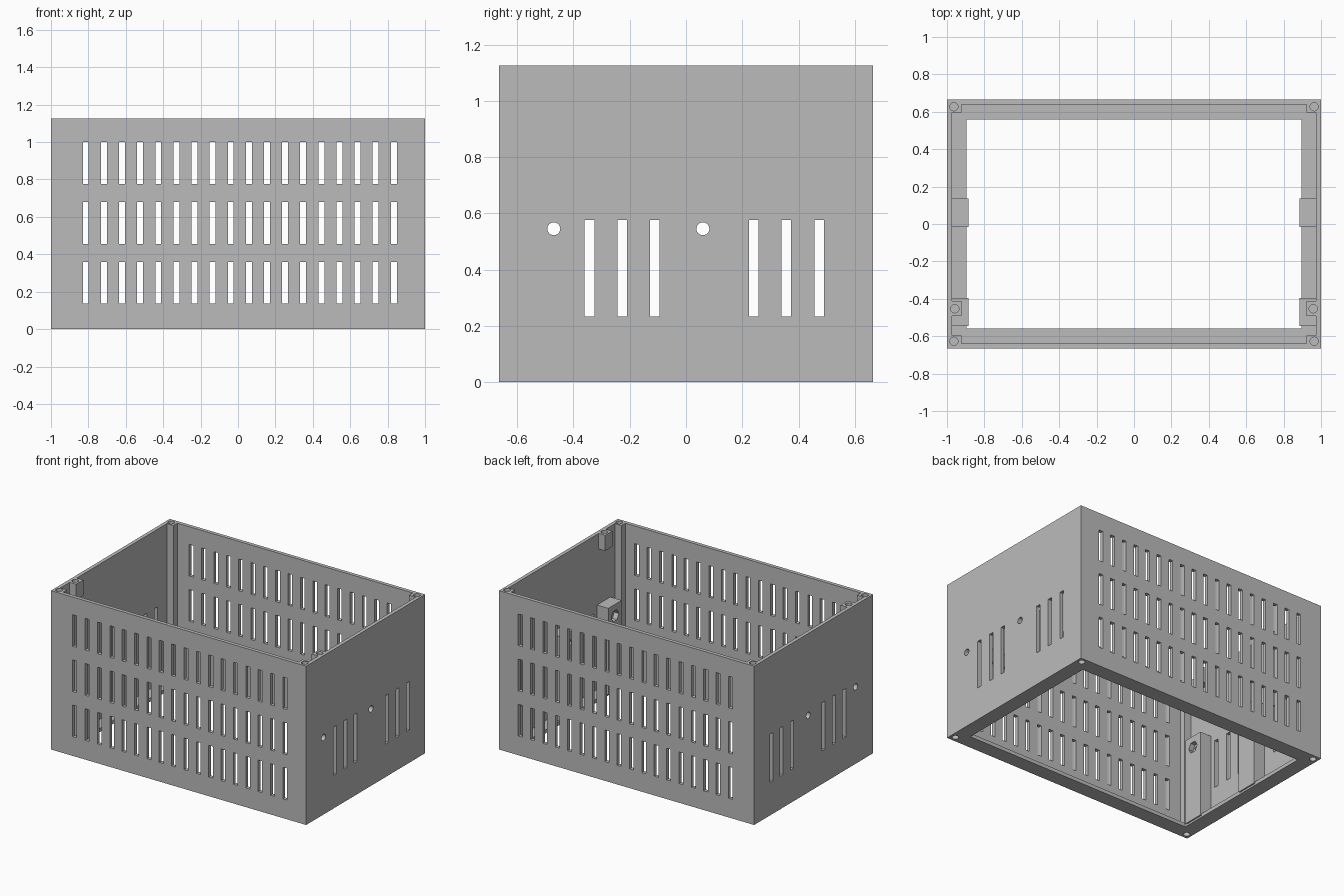
import bpy
import bmesh
from mathutils import Matrix, Vector

cube = bpy.data.objects.get("Cube")
if cube:
    bpy.data.objects.remove(cube, do_unlink=True)

W, D, H = 1.0, 0.665, 1.125     # half width, half depth, height
WALL = 0.026
SIDES = (-1, 1)

grey = bpy.data.materials.new("plain_grey")
grey.use_nodes = True
grey.diffuse_color = (0.5, 0.5, 0.5, 1)
grey.node_tree.nodes["Principled BSDF"].inputs["Base Color"].default_value = (0.5, 0.5, 0.5, 1)


def box(bm, x, y, z):
    """Add a box given its (low, high) range on each axis."""
    lo, hi = zip(*(sorted(r) for r in (x, y, z)))
    lo, hi = Vector(lo), Vector(hi)
    place = Matrix.Translation((lo + hi) / 2) @ Matrix.Diagonal((*(hi - lo), 1))
    bmesh.ops.create_cube(bm, size=1, matrix=place)


def rod(bm, centre, radius, length, sides=24, along_x=False):
    """Add a prism standing along z, or lying along x."""
    place = Matrix.Translation(centre)
    if along_x:
        place = place @ Matrix.Rotation(1.5707963, 4, 'Y')
    bmesh.ops.create_cone(bm, cap_ends=True, segments=sides, radius1=radius,
                          radius2=radius, depth=length, matrix=place)


def make(name, bm):
    mesh = bpy.data.meshes.new(name)
    bm.to_mesh(mesh)
    bm.free()
    mesh.materials.append(grey)
    obj = bpy.data.objects.new(name, mesh)
    bpy.context.collection.objects.link(obj)
    return obj


def combine(name, bm, operation):
    """Join a shape to the casing or cut it away."""
    tool = make(name, bm)
    tool.hide_render = True
    mod = casing.modifiers.new(name, 'BOOLEAN')
    mod.operation, mod.solver, mod.object = operation, 'EXACT', tool
    bpy.context.view_layer.objects.active = casing
    bpy.ops.object.modifier_apply(modifier=name)
    bpy.data.objects.remove(tool, do_unlink=True)


# Outer casing
bm = bmesh.new()
box(bm, (-W, W), (-D, D), (0, H))
casing = make("casing", bm)

# Hollow inside, leaving a floor
bm = bmesh.new()
box(bm, (-W + WALL, W - WALL), (-D + WALL, D - WALL), (WALL, H + 0.2))
combine("cavity", bm, 'DIFFERENCE')

# Opening that turns the floor into a flange
bm = bmesh.new()
box(bm, (-0.895, 0.895), (-0.558, 0.558), (-0.1, 0.1))
combine("floor_opening", bm, 'DIFFERENCE')

# Corner posts, short screw lugs under the rim, and side bosses
BOSS_Y, BOSS_Z, LUG_Y = (-0.47, 0.06), 0.545, -0.453
bm = bmesh.new()
for sx in SIDES:
    for sy in SIDES:
        box(bm, (sx * 0.923, sx * 0.985), (sy * 0.597, sy * 0.652), (0.013, H))
    box(bm, (sx * 0.923, sx * 0.985), (LUG_Y - 0.04, LUG_Y + 0.04), (H - 0.11, H))
    for y in BOSS_Y:
        box(bm, (sx * 0.885, sx * 0.985), (y - 0.075, y + 0.075), (0.013, 0.625))
combine("posts_and_bosses", bm, 'UNION')

# Screw holes in the rim and the underside
bm = bmesh.new()
for sx in SIDES:
    for sy in SIDES:
        for z in (0, H):
            rod(bm, (sx * 0.963, sy * 0.627, z), 0.022, 0.3)
    rod(bm, (sx * 0.958, LUG_Y, H), 0.022, 0.16)
combine("screw_holes", bm, 'DIFFERENCE')

# Ventilation slots through the front and back
bm = bmesh.new()
for sy in SIDES:
    for i in range(18):
        x = -0.814 + i * 0.0969
        for z in (0.248, 0.568, 0.888):
            box(bm, (x - 0.016, x + 0.016), (sy * 0.6, sy * 0.7),
                (z - 0.112, z + 0.112))
combine("long_wall_slots", bm, 'DIFFERENCE')

# Ventilation slots and bolt holes through the two ends
bm = bmesh.new()
for sx in SIDES:
    for first in (-0.343, 0.241):
        for i in range(3):
            y = first + i * 0.116
            box(bm, (sx * 0.93, sx * 1.05), (y - 0.017, y + 0.017), (0.233, 0.576))
    for y in BOSS_Y:
        rod(bm, (sx * 0.95, y, BOSS_Z), 0.023, 0.3, along_x=True)
combine("end_slots", bm, 'DIFFERENCE')

# Hexagonal nut pockets in the inner faces of the bosses
bm = bmesh.new()
for sx in SIDES:
    for y in BOSS_Y:
        rod(bm, (sx * 0.88, y, BOSS_Z), 0.042, 0.08, sides=6, along_x=True)
combine("nut_pockets", bm, 'DIFFERENCE')

# Round holes smooth, everything else sharp
bpy.ops.object.select_all(action='DESELECT')
casing.select_set(True)
bpy.context.view_layer.objects.active = casing
bpy.ops.object.shade_smooth_by_angle(angle=0.52)
